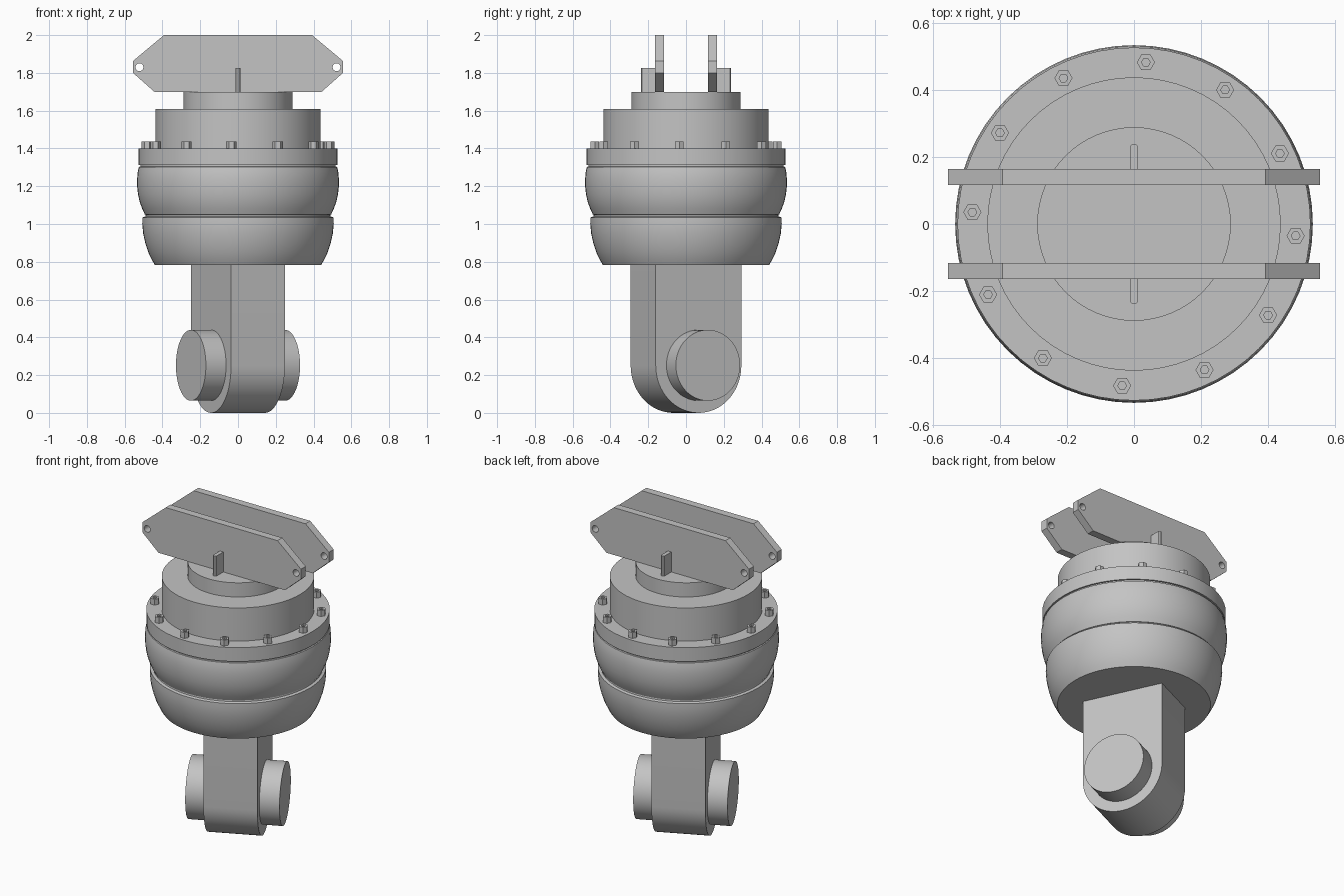
import bpy, bmesh, math
from math import radians, sin, cos, pi

if "Cube" in bpy.data.objects:
    bpy.data.objects.remove(bpy.data.objects["Cube"])

metal = bpy.data.materials.new("grey_metal")
metal.diffuse_color = (0.55, 0.55, 0.55, 1)
metal.use_nodes = True
metal.node_tree.nodes["Principled BSDF"].inputs["Base Color"].default_value = metal.diffuse_color


def finish(name, mesh, loc=(0, 0, 0), rot=(0, 0, 0)):
    """Link a mesh as a named part, smooth with sharp edges kept."""
    mesh.materials.clear()
    mesh.materials.append(metal)
    ob = bpy.data.objects.new(name, mesh)
    bpy.context.collection.objects.link(ob)
    ob.location, ob.rotation_euler = loc, rot
    bpy.ops.object.select_all(action='DESELECT')
    ob.select_set(True)
    bpy.context.view_layer.objects.active = ob
    bpy.ops.object.shade_smooth_by_angle(angle=radians(30))
    return ob


def lathe(name, profile, segs=64, loc=(0, 0, 0), rot=(0, 0, 0)):
    """Revolve (radius, z) points around z and cap both ends."""
    bm = bmesh.new()
    rings = [[bm.verts.new((r * cos(2 * pi * i / segs), r * sin(2 * pi * i / segs), z))
              for i in range(segs)] for r, z in profile]
    for a, b in zip(rings, rings[1:]):
        for i in range(segs):
            j = (i + 1) % segs
            bm.faces.new((a[i], a[j], b[j], b[i]))
    bm.faces.new(rings[0][::-1])
    bm.faces.new(rings[-1])
    mesh = bpy.data.meshes.new(name)
    bm.to_mesh(mesh)
    bm.free()
    return finish(name, mesh, loc, rot)


def slab(name, outlines, depth, loc=(0, 0, 0), rot=(0, 0, 0)):
    """Extrude flat outlines (inner ones become holes) by depth, centred."""
    cu = bpy.data.curves.new(name, 'CURVE')
    cu.dimensions, cu.fill_mode, cu.extrude = '2D', 'BOTH', depth / 2
    for pts in outlines:
        sp = cu.splines.new('POLY')
        sp.points.add(len(pts) - 1)
        for p, (x, y) in zip(sp.points, pts):
            p.co = (x, y, 0, 1)
        sp.use_cyclic_u = True
    tmp = bpy.data.objects.new(name + "_outline", cu)
    bpy.context.collection.objects.link(tmp)
    bpy.context.view_layer.update()
    mesh = bpy.data.meshes.new_from_object(
        tmp.evaluated_get(bpy.context.evaluated_depsgraph_get()))
    bpy.data.objects.remove(tmp)
    bm = bmesh.new()
    bm.from_mesh(mesh)
    bmesh.ops.remove_doubles(bm, verts=bm.verts, dist=1e-5)
    bmesh.ops.recalc_face_normals(bm, faces=bm.faces)
    bm.to_mesh(mesh)
    bm.free()
    return finish(name, mesh, loc, rot)


def ring(r, n, cx=0, cy=0):
    return [(cx + r * cos(2 * pi * i / n), cy + r * sin(2 * pi * i / n)) for i in range(n)]


# Body: two bulging shells, flange, drum and neck
lathe("lower_shell", [(.44, .783), (.456, .81), (.475, .85), (.491, .90), (.502, .95),
                      (.507, 1.0), (.506, 1.035), (.49, 1.04), (.488, 1.055)])
lathe("upper_shell", [(.48, 1.045), (.493, 1.05), (.507, 1.08), (.520, 1.115), (.529, 1.155),
                      (.534, 1.20), (.534, 1.24), (.531, 1.275), (.525, 1.302),
                      (.517, 1.304), (.517, 1.315)])
lathe("flange", [(.527, 1.312), (.527, 1.40)])
lathe("drum", [(.438, 1.39), (.438, 1.61)])
lathe("neck", [(.289, 1.60), (.289, 1.70)])

# Hexagonal socket bolts around the flange
for i in range(12):
    a = radians(30 * i - 4.2)
    slab("flange_bolt", [ring(.027, 6), ring(.013, 6)], .037,
         (.484 * cos(a), .484 * sin(a), 1.4185))

# Two mounting plates with end holes, each braced by a rib
half = [(.443, 1.70), (.556, 1.80), (.556, 1.863), (.392, 2.0)]
plate = half + [(-x, z) for x, z in reversed(half)]
holes = [ring(.021, 24, s * .522, 1.83) for s in (-1, 1)]
for s in (-1, 1):
    slab("mounting_plate", [plate] + holes, .048, (0, s * .14, 0), (pi / 2, 0, 0))
    rib = [(-.012, .16), (.012, .16), (.012, .232), (.006, .238), (-.006, .238), (-.012, .232)]
    slab("plate_rib", [rib], .13, (0, 0, 1.762), (0, 0, 0 if s > 0 else pi))

# Turned shank with rounded foot, and the pin through it
turn = radians(25)
foot = [(.25 * cos(pi + pi * i / 32), .25 + .25 * sin(pi + pi * i / 32)) for i in range(33)]
slab("shank", [foot + [(.25, .80), (-.25, .80)]], .314, (0, 0, 0), (pi / 2, 0, pi / 2 + turn))
lathe("pin", [(.1875, -.275), (.1875, .275)], 64, (0, 0, .252), (0, pi / 2, turn))
